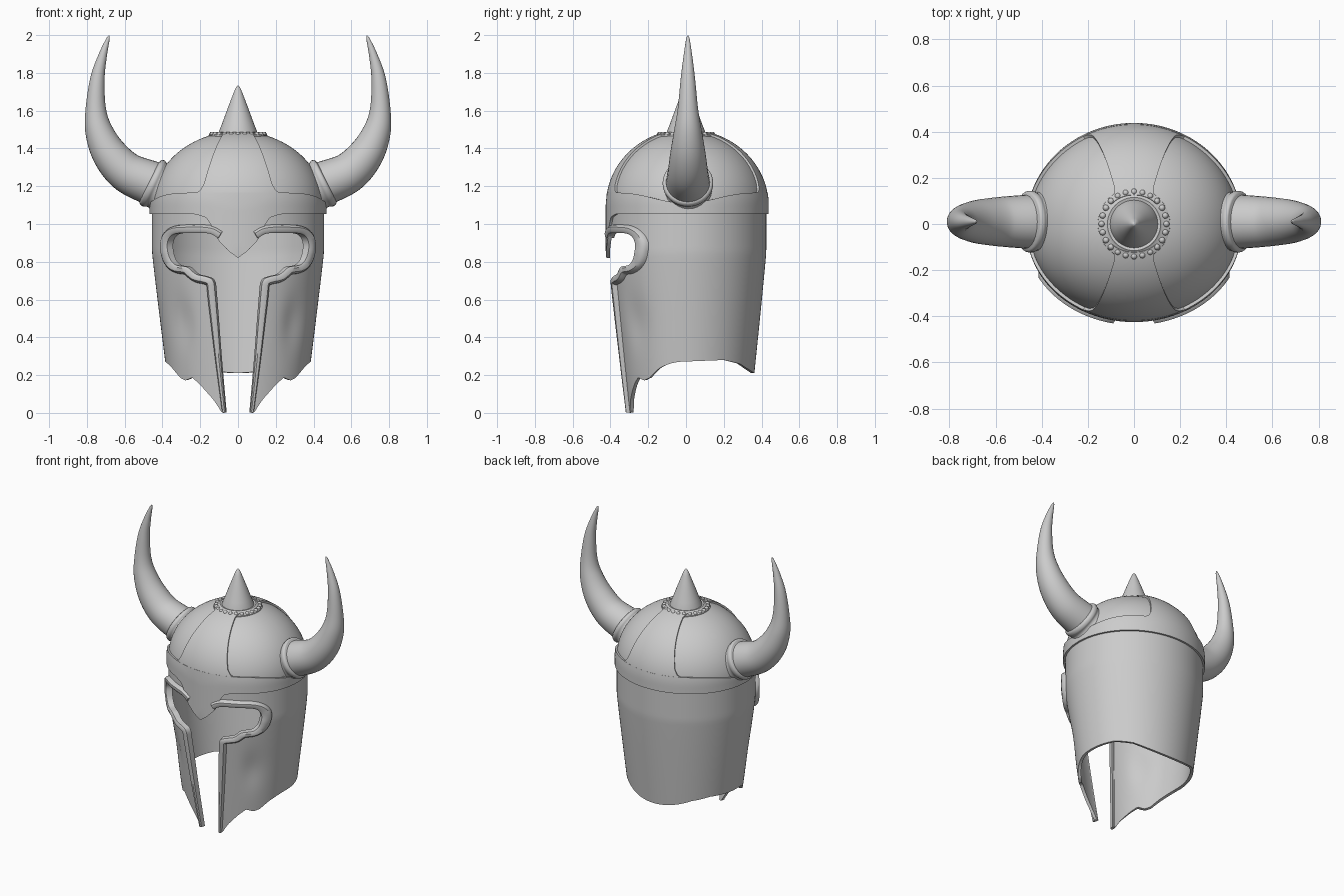
import bpy, bmesh, math
from mathutils import Vector

if "Cube" in bpy.data.objects:
    bpy.data.objects.remove(bpy.data.objects["Cube"])

A, BF, BB, H, Z0 = 0.455, 0.412, 0.425, 0.39, 1.10   # half width, front/back depth, dome rise and base


def lerp(table, x):
    """Piecewise linear lookup."""
    if x <= table[0][0]:
        return table[0][1]
    for (a, p), (b, q) in zip(table, table[1:]):
        if x <= b:
            return p + (q - p) * (x - a) / (b - a)
    return table[-1][1]


def spline(pts, n):
    """Smooth Catmull-Rom samples through points of any dimension."""
    p = [Vector(q) for q in pts]
    p = [p[0] * 2 - p[1]] + p + [p[-1] * 2 - p[-2]]
    out = []
    for a, b, c, d in zip(p, p[1:], p[2:], p[3:]):
        for k in range(n):
            t = k / n
            out.append((b * 2 + (c - a) * t + (a * 2 - b * 5 + c * 4 - d) * t * t
                        + (b * 3 - a - c * 3 + d) * t ** 3) / 2)
    return out + [p[-2]]


def taper(z, back):
    return 1 - (0.2 if back else 0.26) * max(0, (0.85 - z) / 0.85) ** 1.05


def surf(th, h, off=0):
    """Helmet surface: th = 0 is the front, h runs from the hem to 1.5 at the crown."""
    s, c = math.sin(th), math.cos(th)
    r, z = 1, h
    if h > Z0:
        phi = (h - Z0) / 0.4 * math.pi / 2
        r, z = math.cos(phi), Z0 + (H + off) * math.sin(phi)
    back = 0.5 - 0.5 * c
    k = taper(h, False) * (1 - back) + taper(h, True) * back
    if c > 0:   # shallow cheek hollow
        off -= 0.016 * math.exp(-((abs(s) - 0.72) / 0.13) ** 2 - ((h - 0.48) / 0.13) ** 2)
    y = -(BF + off) * c ** 0.94 if c > 0 else (BB + off) * -c
    return Vector(((A + off) * r * k * s, y * r * k, z))


def on_front(x, z, off):
    s = max(-0.99, min(0.99, x / (A * taper(z, False))))
    return surf(math.asin(s), z, off)


def finish(ob, angle=35):
    bpy.ops.object.select_all(action='DESELECT')
    bpy.context.view_layer.objects.active = ob
    ob.select_set(True)
    for m in list(ob.modifiers):
        bpy.ops.object.modifier_apply(modifier=m.name)
    bpy.ops.object.shade_smooth_by_angle(angle=math.radians(angle))
    return ob


def grid(name, rows, wrap_u=False, caps=False, recalc=False):
    """Mesh from rows of points; wrap_u closes every row."""
    bm = bmesh.new()
    vs = [[bm.verts.new(p) for p in r] for r in rows]
    n = len(rows[0])
    for a, b in zip(vs, vs[1:]):
        for i in range(n if wrap_u else n - 1):
            j = (i + 1) % n
            bm.faces.new((a[i], a[j], b[j], b[i]))
    if caps:
        bm.faces.new(vs[0][::-1])
        bm.faces.new(vs[-1])
    if recalc:
        bmesh.ops.remove_doubles(bm, verts=bm.verts, dist=1e-5)
        bmesh.ops.recalc_face_normals(bm, faces=bm.faces)
    me = bpy.data.meshes.new(name)
    bm.to_mesh(me)
    bm.free()
    ob = bpy.data.objects.new(name, me)
    bpy.context.collection.objects.link(ob)
    return ob


def solidify(ob, t):
    m = ob.modifiers.new('thickness', 'SOLIDIFY')
    m.thickness, m.offset = t, -1


def mirror(ob, axis=0):
    m = ob.modifiers.new('mirror', 'MIRROR')
    m.use_axis = [i == axis for i in range(3)]
    m.use_mirror_merge = False


def sweep(name, pts, n=8, seg=32):
    """Round sweep in the xz plane; pts = (x, z, radius)."""
    s = spline(pts, n)
    rows = []
    for i, p in enumerate(s):
        d = s[min(i + 1, len(s) - 1)] - s[max(i - 1, 0)]
        t = Vector((d.x, d.y)).normalized()
        ring = [(q * math.tau / seg) for q in range(seg)]
        rows.append([(p.x - t.y * p.z * math.cos(a), 0.01 + p.z * math.sin(a),
                      p.y + t.x * p.z * math.cos(a)) for a in ring])
    return grid(name, rows, True, True, True)


def lathe(name, prof, seg=48):
    return grid(name, [[(r * math.cos(k * math.tau / seg), r * math.sin(k * math.tau / seg), z)
                        for k in range(seg)] for r, z in prof], True, False, True)


N = 240
ANG = [k * math.tau / N for k in range(N)]

# Face and neck guard with its wavy hem
HEM_F = [(0.25, 0.0), (0.375, 0.07), (0.56, 0.15), (0.66, 0.187), (0.76, 0.172),
         (0.83, 0.185), (0.92, 0.235), (1, 0.272)]
HEM_B = [(0, 0.272), (0.55, 0.28), (0.78, 0.26), (1, 0.21)]


def hem(t):
    return lerp(HEM_F, abs(math.sin(t))) if math.cos(t) > 0 else lerp(HEM_B, -math.cos(t))


guard = grid('face_guard', [[surf(t, hem(t) + (1.12 - hem(t)) * v / 36) for t in ANG]
                            for v in range(37)], True)
solidify(guard, 0.02)

# Eye and mouth opening, cut along the rim path
rim = spline([(0.10, 0.925), (0.15, 0.95), (0.25, 0.953), (0.33, 0.945), (0.36, 0.9),
              (0.352, 0.83), (0.32, 0.785), (0.26, 0.772), (0.215, 0.735), (0.165, 0.722),
              (0.128, 0.70), (0.116, 0.62), (0.09, 0.3), (0.063, 0.003)], 6)
nrm = []
for i in range(len(rim)):
    d = (rim[min(i + 1, len(rim) - 1)] - rim[max(i - 1, 0)]).normalized()
    nrm.append(Vector((-d.y, d.x)))
half = [p + n * 0.008 for p, n in zip(rim, nrm)] + [Vector((0.065, -0.1))]
loop = [(p.x, p.y) for p in half] + [(-p.x, p.y) for p in reversed(half)]
cutter = grid('opening_cutter', [[(x, y, z) for x, z in loop] for y in (-1, -0.02)], True, True, True)
cutter.hide_render = True
cut = guard.modifiers.new('opening', 'BOOLEAN')
cut.operation, cut.solver, cut.object = 'DIFFERENCE', 'EXACT', cutter
finish(guard)
bpy.data.objects.remove(cutter)

# Raised rim around the opening
rows = []
for p, n in zip(rim, nrm):
    w = 0.018 + 0.022 * min(1, p.y / 0.6)
    sec = [(0, -0.022), (0, 0.018), (0.25, 0.026), (0.75, 0.026), (1, 0.014), (1.15, -0.01)]
    rows.append([on_front(p.x + n.x * w * a, max(0, p.y + n.y * w * a), o) for a, o in sec])
trim = grid('opening_rim', rows, True, True, True)
mirror(trim)
finish(trim, 40)

# Dome
dome = grid('dome', [[surf(t, 1.08 + 0.4195 * v / 24) for t in ANG] for v in range(25)], True)
solidify(dome, 0.02)
finish(dome)

# Brow band with the pointed nose plate
BROW = [(0, 0.82), (0.05, 0.858), (0.095, 0.905), (0.12, 0.945), (0.135, 0.99), (0.165, 1.035), (0.22, 1.052)]


def low(t):
    return lerp(BROW, abs(A * math.sin(t))) if math.cos(t) > 0 else 1.052


def high(t):
    return 1.142 - 0.035 * math.sin(t) ** 8


band = grid('brow_band', [[surf(t, low(t) + (high(t) - low(t)) * v / 8, 0.013) for t in ANG]
                          for v in range(9)], True)
solidify(band, 0.02)
finish(band)

# Crest plates running up the front and back of the dome
WIDTH = [(1.13, 0.24), (1.15, 0.195), (1.17, 0.177), (1.40, 0.08), (1.425, 0.09)]
for name, base in (('front_crest_plate', 0), ('back_crest_plate', math.pi)):
    rows = []
    for v in range(31):
        h = 1.13 + 0.295 * v / 30
        r = A * math.cos((h - Z0) / 0.4 * math.pi / 2)
        a = math.asin(min(0.95, lerp(WIDTH, h) / r))
        rows.append([surf(base + a * (k / 10 - 1), h, 0.012) for k in range(21)])
    plate = grid(name, rows)
    solidify(plate, 0.018)
    finish(plate)

# Crown spike and the ring it sits in
finish(lathe('crown_spike', [(0.108, 1.46), (0.104, 1.482), (0.085, 1.53), (0.055, 1.612),
                             (0.025, 1.69), (0.01, 1.725), (0, 1.733)]), 60)
finish(lathe('crown_ring', [(0.1, 1.46), (0.1, 1.483), (0.115, 1.487), (0.123, 1.48),
                            (0.145, 1.476), (0.156, 1.47), (0.158, 1.45)]))
bm = bmesh.new()
for k in range(24):
    a = k * math.tau / 24
    s = bmesh.ops.create_uvsphere(bm, u_segments=10, v_segments=6, radius=0.014)
    bmesh.ops.translate(bm, verts=s['verts'], vec=(0.14 * math.cos(a), 0.14 * math.sin(a), 1.474))
me = bpy.data.meshes.new('crown_beads')
bm.to_mesh(me)
bm.free()
beads = bpy.data.objects.new('crown_beads', me)
bpy.context.collection.objects.link(beads)
finish(beads, 60)

# Horns and their collars
horn = sweep('horns', [(0.38, 1.185, 0.118), (0.455, 1.215, 0.117), (0.585, 1.272, 0.107),
                       (0.678, 1.37, 0.094), (0.735, 1.49, 0.074), (0.753, 1.61, 0.054),
                       (0.744, 1.77, 0.038), (0.717, 1.89, 0.023), (0.69, 1.975, 0.01), (0.682, 1.997, 0.003)])
mirror(horn)
finish(horn, 50)
collar = sweep('horn_collars', [(0.36, 1.175, 0.13), (0.395, 1.19, 0.134), (0.415, 1.2, 0.128), (0.43, 1.207, 0.127),
                                (0.445, 1.214, 0.134), (0.462, 1.222, 0.13), (0.47, 1.226, 0.112)], 4)
mirror(collar)
finish(collar, 50)
